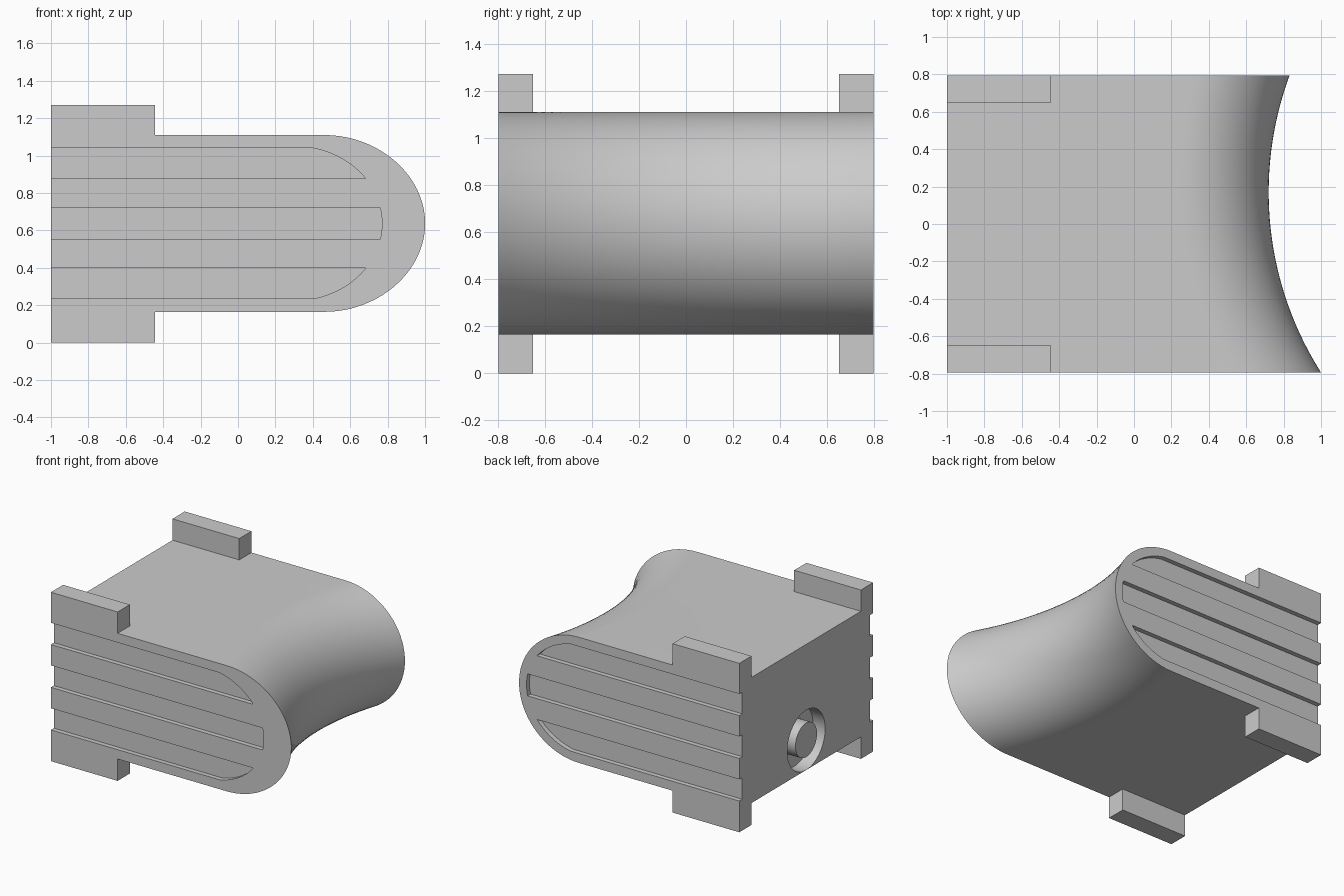
import bpy, bmesh
from math import sqrt, sin, cos, pi

if "Cube" in bpy.data.objects:
    bpy.data.objects.remove(bpy.data.objects["Cube"], do_unlink=True)

HALF_Y = 0.795            # half width along y
MID_Z, HALF_Z = 0.637, 0.4725
BACK_X = -1.0
ARC_X, ARC_Y, ARC_R = 2.52, 0.17, 2.2725   # circle the rounded nose sweeps around

grey = bpy.data.materials.new("plain grey")
grey.use_nodes = True
grey.diffuse_color = (0.6, 0.6, 0.6, 1)
grey.node_tree.nodes["Principled BSDF"].inputs["Base Color"].default_value = grey.diffuse_color


def make(name, bm):
    bmesh.ops.recalc_face_normals(bm, faces=bm.faces[:])
    mesh = bpy.data.meshes.new(name)
    bm.to_mesh(mesh)
    bm.free()
    mesh.materials.append(grey)
    obj = bpy.data.objects.new(name, mesh)
    bpy.context.collection.objects.link(obj)
    return obj


def loft(bm, sections):
    """Skin a row of closed sections and cap both ends."""
    rings = [[bm.verts.new(p) for p in s] for s in sections]
    for a, b in zip(rings, rings[1:]):
        for i in range(len(a)):
            j = (i + 1) % len(a)
            bm.faces.new((a[i], a[j], b[j], b[i]))
    bm.faces.new(rings[0])
    bm.faces.new(rings[-1])


def box(bm, x, y, z):
    loft(bm, [[(x[0], v, z[0]), (x[1], v, z[0]), (x[1], v, z[1]), (x[0], v, z[1])] for v in y])


def disc(bm, radius, x0, x1):
    """Cylinder along x on the back plate."""
    n = 64
    loft(bm, [[(x, radius * cos(2 * pi * i / n), 0.39 + radius * sin(2 * pi * i / n))
               for i in range(n)] for x in (x0, x1)])


def boolean(obj, other, operation):
    mod = obj.modifiers.new(operation, 'BOOLEAN')
    mod.operation, mod.solver, mod.object = operation, 'EXACT', other
    bpy.ops.object.select_all(action='DESELECT')
    obj.select_set(True)
    bpy.context.view_layer.objects.active = obj
    bpy.ops.object.modifier_apply(modifier=mod.name)
    bpy.data.objects.remove(other, do_unlink=True)


def smooth(obj):
    bpy.ops.object.select_all(action='DESELECT')
    obj.select_set(True)
    bpy.context.view_layer.objects.active = obj
    bpy.ops.object.shade_smooth_by_angle(angle=0.45)


# Body: flat back, half-round nose swept along a hollow curve
def body_section(y, n=40):
    pts = [(BACK_X, y, MID_Z - HALF_Z)]
    for i in range(n + 1):
        t = -pi / 2 + pi * i / n
        r = ARC_R - HALF_Z * cos(t)
        pts.append((ARC_X - sqrt(r * r - (y - ARC_Y) ** 2), y, MID_Z + HALF_Z * sin(t)))
    return pts + [(BACK_X, y, MID_Z + HALF_Z)]


STEPS = 40
bm = bmesh.new()
loft(bm, [body_section(-HALF_Y + 2 * HALF_Y * k / STEPS) for k in range(STEPS + 1)])
body = make("body", bm)

# Four mounting tabs at the back corners
bm = bmesh.new()
for y in ((-HALF_Y, -0.65), (0.65, HALF_Y)):
    box(bm, (BACK_X, -0.445), y, (0, MID_Z - HALF_Z))
    box(bm, (BACK_X, -0.445), y, (MID_Z + HALF_Z, 1.27))
boolean(body, make("tabs", bm), 'UNION')

# Three long grooves in each side, ending on an inset nose curve
bm = bmesh.new()
for z0, z1 in ((0.235, 0.398), (0.555, 0.72), (0.877, 1.04)):
    edge = []
    for i in range(17):
        z = z0 + (z1 - z0) * i / 16
        edge.append((0.3 + 0.47 * sqrt(1 - ((z - MID_Z) / 0.4125) ** 2), z))
    outline = [(-1.1, z0)] + edge + [(-1.1, z1)]
    for s in (-1, 1):
        loft(bm, [[(x, s * y, z) for x, z in outline] for y in (HALF_Y - 0.035, 0.9)])
boolean(body, make("groove_cutter", bm), 'DIFFERENCE')

# Round socket in the back plate with a flush peg inside
bm = bmesh.new()
disc(bm, 0.225, -1.1, BACK_X + 0.1)
boolean(body, make("socket_cutter", bm), 'DIFFERENCE')
smooth(body)

bm = bmesh.new()
disc(bm, 0.128, BACK_X, BACK_X + 0.1)
smooth(make("socket_peg", bm))
